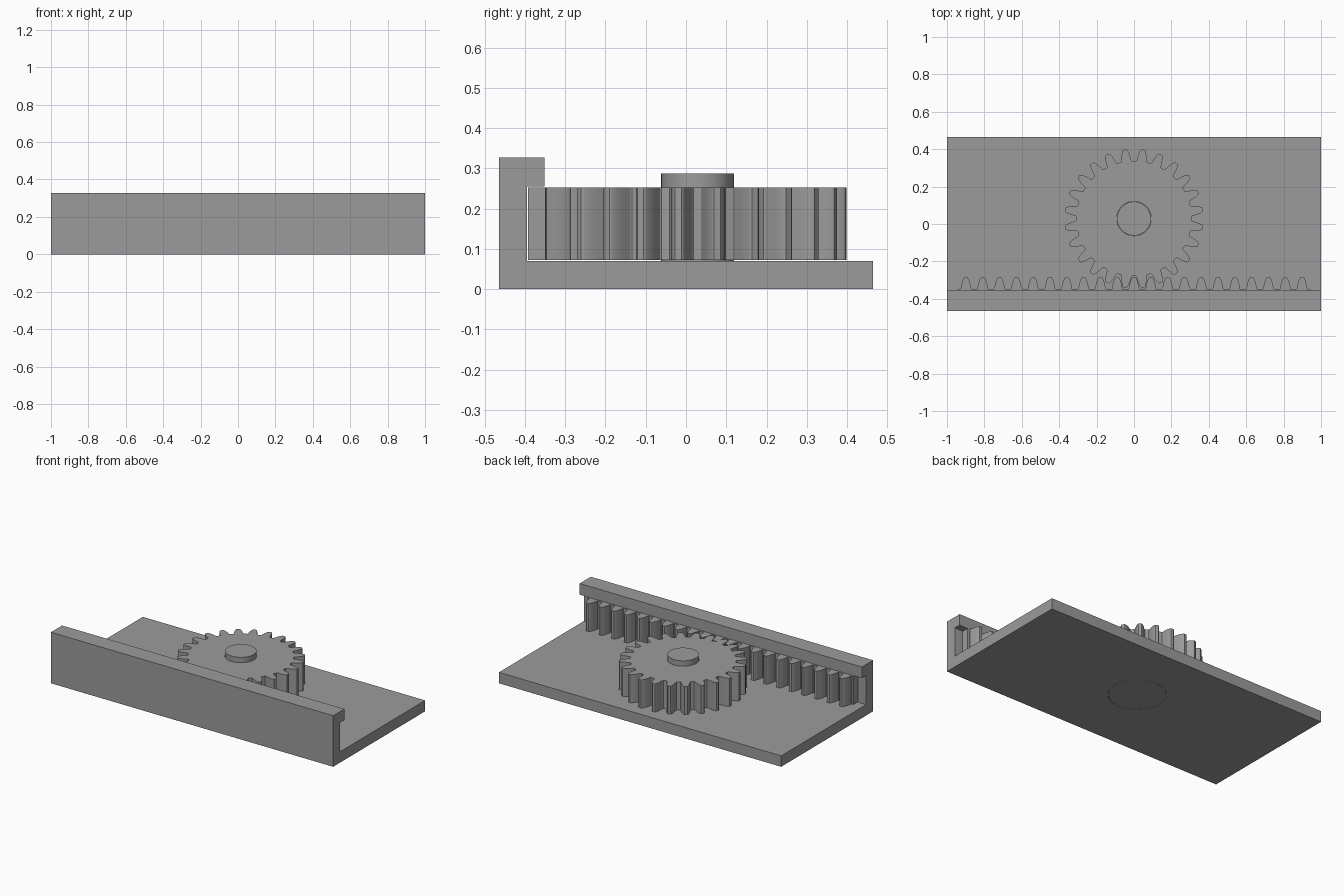
import bpy, bmesh, math

if "Cube" in bpy.data.objects:
    bpy.data.objects.remove(bpy.data.objects["Cube"])

grey = bpy.data.materials.new("metal grey")
grey.diffuse_color = (0.33, 0.33, 0.33, 1)
grey.use_nodes = True
grey.node_tree.nodes["Principled BSDF"].inputs["Base Color"].default_value = grey.diffuse_color

MODULE = 0.0286
TEETH = 24
PITCH = math.pi * MODULE
CY = 0.029                      # gear axis y
PITCH_R = MODULE * TEETH / 2


def prism(name, pts, depth, place, shade=True):
    """Extrude a closed 2D outline; place(u, v, w) maps it into space."""
    bm = bmesh.new()
    face = bm.faces.new([bm.verts.new(place(u, v, 0)) for u, v in pts])
    ext = bmesh.ops.extrude_face_region(bm, geom=[face])
    move = [a - b for a, b in zip(place(0, 0, depth), place(0, 0, 0))]
    bmesh.ops.translate(bm, vec=move,
                        verts=[g for g in ext["geom"] if isinstance(g, bmesh.types.BMVert)])
    bmesh.ops.recalc_face_normals(bm, faces=bm.faces)
    mesh = bpy.data.meshes.new(name)
    bm.to_mesh(mesh)
    bm.free()
    ob = bpy.data.objects.new(name, mesh)
    bpy.context.collection.objects.link(ob)
    mesh.materials.append(grey)
    if shade:
        smooth(ob)
    return ob


def smooth(ob):
    bpy.ops.object.select_all(action='DESELECT')
    ob.select_set(True)
    bpy.context.view_layer.objects.active = ob
    bpy.ops.object.shade_smooth_by_angle(angle=math.radians(30))


def upright(z):
    return lambda u, v, w: (u, v, z + w)


def revolve(name, profile, segments=64):
    """Lathe an (r, z) profile, starting and ending on the axis, about the gear axis."""
    bm = bmesh.new()
    verts = [bm.verts.new((r, CY, z)) for r, z in profile]
    edges = [bm.edges.new(p) for p in zip(verts, verts[1:])]
    bmesh.ops.spin(bm, geom=verts + edges, cent=(0, CY, 0), axis=(0, 0, 1),
                   angle=2 * math.pi, steps=segments, use_merge=False)
    bmesh.ops.remove_doubles(bm, verts=bm.verts, dist=1e-5)
    bmesh.ops.recalc_face_normals(bm, faces=bm.faces)
    mesh = bpy.data.meshes.new(name)
    bm.to_mesh(mesh)
    bm.free()
    ob = bpy.data.objects.new(name, mesh)
    bpy.context.collection.objects.link(ob)
    mesh.materials.append(grey)
    smooth(ob)
    return ob


def cut(ob, cutter):
    mod = ob.modifiers.new("bore", 'BOOLEAN')
    mod.operation = 'DIFFERENCE'
    mod.solver = 'EXACT'
    mod.object = cutter
    bpy.context.view_layer.objects.active = ob
    bpy.ops.object.modifier_apply(modifier=mod.name)


# Frame: base plate, wall and overhanging lip in one side profile (y, z)
section = [(-0.465, 0), (0.465, 0), (0.465, 0.07), (-0.395, 0.07),
           (-0.395, 0.2555), (-0.352, 0.2555), (-0.352, 0.327), (-0.465, 0.327)]
frame = prism("frame", section, 2.0, lambda u, v, w: (-1 + w, u, v), shade=False)

# Tooth half profile: (half width, height from pitch line), root to tip
TOOTH = [(0.0320, -0.0350), (0.0290, -0.0325), (0.0275, -0.0270), (0.0250, -0.0140),
         (0.0218, 0.0), (0.0175, 0.0130), (0.0133, 0.0225), (0.0110, 0.0263),
         (0.0080, 0.0284)]
tooth = [(-w, h) for w, h in TOOTH] + [(w, h) for w, h in reversed(TOOTH)]

# Gear: tooth profile wrapped around the pitch circle, a gap facing the rack
gear_pts = []
for i in range(TEETH):
    mid = math.radians(90) - (i + 0.5) * 2 * math.pi / TEETH
    for w, h in tooth:
        r = PITCH_R + h
        a = mid - w / (PITCH_R + 0.4 * h)
        a = mid + (mid - a) * -1 if w < 0 else a
        gear_pts.append((r * math.cos(a), CY + r * math.sin(a)))
gear = prism("gear", gear_pts, 0.1805, upright(0.0725))

# Rack: 21 straight teeth with a solid back
COUNT = 21
half = COUNT * PITCH / 2
line = CY - PITCH_R
rack_pts = [(-half, -0.393), (-half, line - 0.035)]
for i in range(COUNT):
    x = (i - (COUNT - 1) / 2) * PITCH
    rack_pts += [(x + w, line + h) for w, h in tooth]
rack_pts += [(half, line - 0.035), (half, -0.393)]
prism("rack", rack_pts, 0.18, upright(0.0725))

# Axle: flanged pin, flush with the underside
revolve("axle_pin", [(0, 0), (0.166, 0), (0.166, 0.034), (0.0905, 0.034),
                     (0.0905, 0.287), (0, 0.287)])

# Clearance bore through the gear and counterbored base
cutter = revolve("bore_cutter", [(0, -0.05), (0.1675, -0.05), (0.1675, 0.0355),
                                 (0.092, 0.0355), (0.092, 0.35), (0, 0.35)])
cutter.hide_render = True
for part in (frame, gear):
    cut(part, cutter)
    smooth(part)
bpy.data.objects.remove(cutter)
